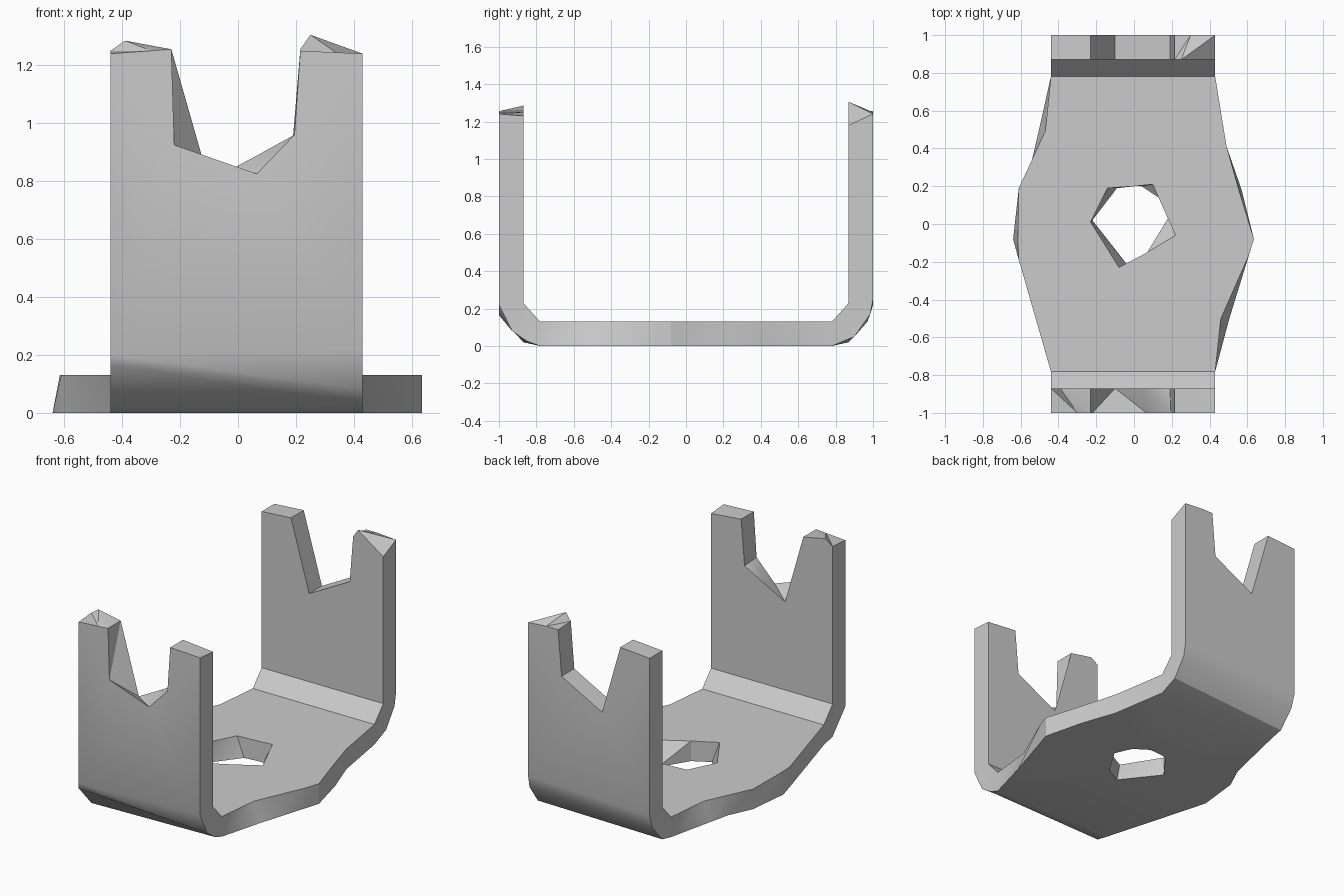
import bpy
import bmesh
import math

if "Cube" in bpy.data.objects:
    bpy.data.objects.remove(bpy.data.objects["Cube"], do_unlink=True)

LEFT, RIGHT = -0.44, 0.43      # side edges of the walls
BEND, INNER, THICK = 0.78, 0.87, 0.13

steel = bpy.data.materials.new("plain grey steel")
steel.use_nodes = True
colour = (0.6, 0.6, 0.6, 1)
steel.diffuse_color = colour
steel.node_tree.nodes["Principled BSDF"].inputs["Base Color"].default_value = colour

bm = bmesh.new()


def add_face(*verts):
    bm.faces.new(verts)


def ring(points):
    """Closed loop of vertices with its edges."""
    verts = [bm.verts.new(p) for p in points]
    return verts, [bm.edges.new((v, verts[i - 1])) for i, v in enumerate(verts)]


def slab(loops_a, loops_b, open_sides=()):
    """Plate between two matching outlines; extra loops are holes."""
    rings_a = [ring(p) for p in loops_a]
    rings_b = [ring(p) for p in loops_b]
    for rings in (rings_a, rings_b):
        bmesh.ops.triangle_fill(bm, use_beauty=True,
                                edges=[e for r in rings for e in r[1]])
    for k, ((a, _), (b, _)) in enumerate(zip(rings_a, rings_b)):
        for i in range(len(a)):
            if k == 0 and i in open_sides:
                continue
            j = (i + 1) % len(a)
            add_face(a[i], a[j], b[i])
            add_face(a[j], b[j], b[i])


def bend(side, left, right):
    """Rounded corner strip joining a wall to the base."""
    inside = [(INNER, 0.23), (BEND, THICK)]
    ends = []
    for x, outer in ((LEFT, left), (RIGHT, right)):
        ends.append([[bm.verts.new((x, side * y, z)) for y, z in row]
                     for row in (outer, inside)])
    for row_l, row_r in zip(*ends):
        for i in range(len(row_l) - 1):
            add_face(row_l[i], row_l[i + 1], row_r[i + 1], row_r[i])
    for outer, inner in ends:
        add_face(*outer, *reversed(inner))


def wall(side, outer, inner, foot_left, foot_right):
    """Upright plate with a notched top, open along its foot."""
    out = [(LEFT, foot_left)] + outer + [(RIGHT, foot_right)]
    ins = [(LEFT, 0.23)] + inner + [(RIGHT, 0.23)]
    slab([[(x, side, z) for x, z in out]],
         [[(x, side * INNER, z) for x, z in ins]], {len(out) - 1})


# Base plate with wide flanks and a rough central hole
base_top = [(LEFT, BEND), (-.47, .49), (-.54, .34), (-.61, .19), (-.615, -.08),
            (-.61, -.19), (LEFT, -BEND), (RIGHT, -BEND), (.46, -.5), (.61, -.16),
            (.635, -.08), (.555, .18), (.49, .41), (RIGHT, BEND)]
base_low = [(LEFT, BEND), (-.505, .49), (-.54, .34), (-.61, .19), (-.64, -.08),
            (-.61, -.19), (LEFT, -BEND), (RIGHT, -BEND), (.505, -.5), (.61, -.16),
            (.635, -.08), (.57, .18), (.49, .41), (RIGHT, BEND)]
hole_top = [(-.23, .01), (-.14, .19), (0, .2), (.1, .21), (.13, .14),
            (.22, -.06), (.07, -.15), (-.08, -.23)]
hole_low = [(-.22, .02), (-.09, .19), (0, .2), (.04, .2), (.13, .14),
            (.18, .03), (.07, -.15), (-.04, -.21)]
slab([[(x, y, THICK) for x, y in p] for p in (base_top, hole_top)],
     [[(x, y, 0) for x, y in p] for p in (base_low, hole_low)], {6, 13})

# Front wall and its bend
wall(-1,
     [(LEFT, 1.24), (-.3, 1.25), (-.23, 1.255), (-.22, .925),
      (.065, .825), (.195, .96), (.215, 1.25), (RIGHT, 1.24)],
     [(LEFT, 1.25), (-.39, 1.285), (-.23, 1.255), (-.1, .8),
      (.05, .88), (.19, .955), (.215, 1.25), (RIGHT, 1.23)], .2, .22)
bend(-1, [(1, .2), (1, .165), (.87, .02), (BEND, 0)],
     [(1, .22), (.93, .08), (.85, .025), (BEND, 0)])

# Back wall and its bend
wall(1,
     [(LEFT, 1.24), (-.23, 1.255), (-.1, .8), (.19, .955),
      (.215, 1.25), (.3, 1.25), (RIGHT, 1.24)],
     [(LEFT, 1.24), (-.23, 1.255), (-.1, .8), (.19, .955),
      (.215, 1.255), (.25, 1.305), (RIGHT, 1.18)], .22, .25)
bend(1, [(1, .22), (.97, .13), (.87, .02), (BEND, 0)],
     [(1, .25), (.985, .17), (.9, .05), (BEND, 0)])

# Weld the pieces into one skin
bmesh.ops.remove_doubles(bm, verts=bm.verts, dist=0.0005)
bmesh.ops.recalc_face_normals(bm, faces=bm.faces)
mesh = bpy.data.meshes.new("notched_bracket")
bm.to_mesh(mesh)
bm.free()
mesh.materials.append(steel)
bracket = bpy.data.objects.new("notched_bracket", mesh)
bpy.context.collection.objects.link(bracket)
bpy.ops.object.select_all(action='DESELECT')
bracket.select_set(True)
bpy.context.view_layer.objects.active = bracket
bpy.ops.object.shade_smooth_by_angle(angle=math.radians(30))
